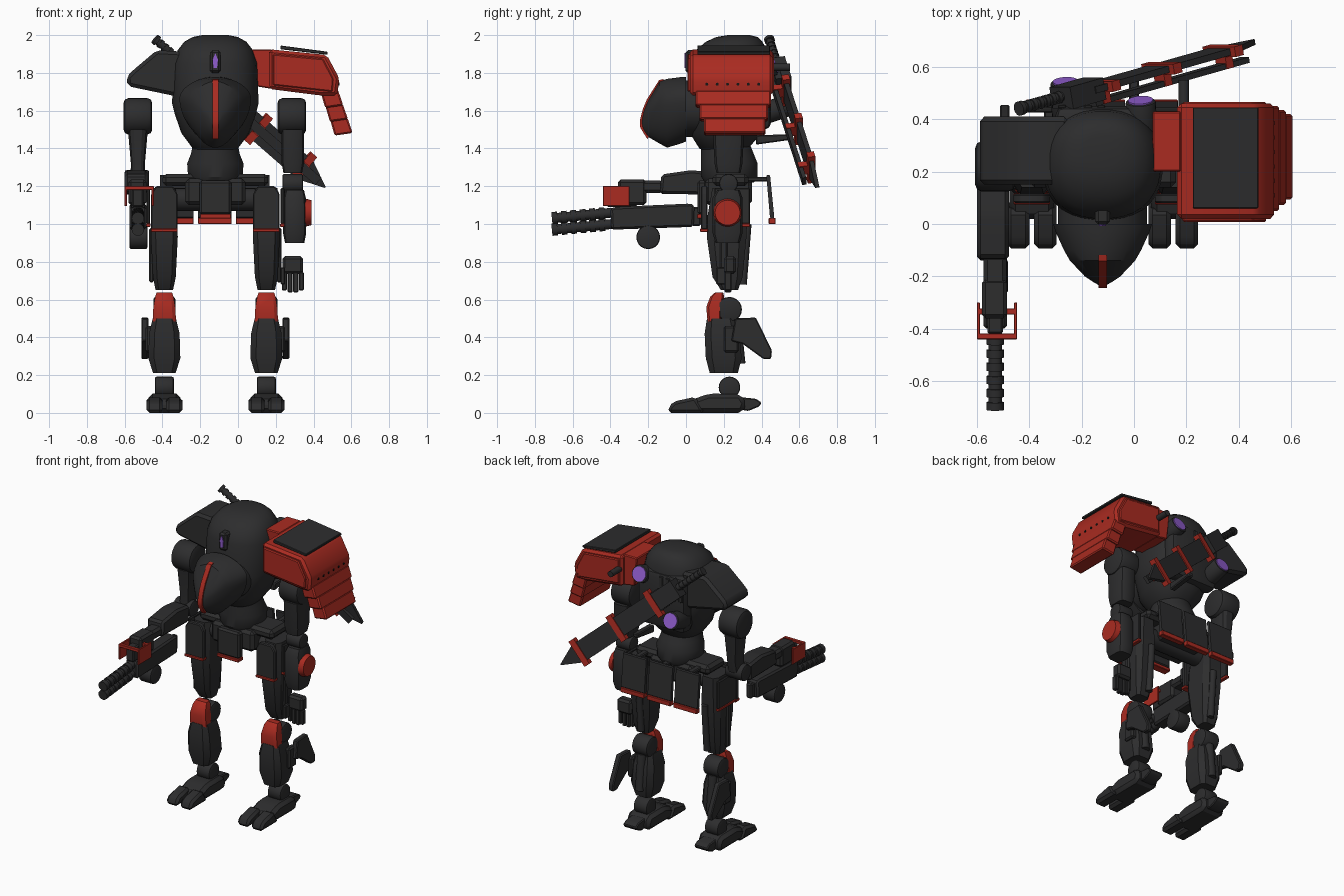
import bpy, bmesh, math
from mathutils import Vector, Matrix

def material(name, rgb):
    m = bpy.data.materials.new(name)
    m.diffuse_color = (*rgb, 1)
    return m

DARK = material("charcoal armour", (0.026, 0.026, 0.027))
BLACK = material("black holes", (0.008, 0.008, 0.008))
RED = material("red armour", (0.40, 0.024, 0.015))
PURPLE = material("purple lens", (0.28, 0.11, 0.62))

def finish(name, bm, mat, bevel=0, seg=1):
    bmesh.ops.recalc_face_normals(bm, faces=bm.faces)
    if bevel:
        bmesh.ops.bevel(bm, geom=bm.edges[:], offset=bevel, segments=seg, profile=0.5,
                        affect='EDGES', clamp_overlap=True)
    me = bpy.data.meshes.new(name)
    bm.to_mesh(me)
    bm.free()
    me.materials.append(mat)
    ob = bpy.data.objects.new(name, me)
    bpy.context.collection.objects.link(ob)
    return ob

def box(name, x, y, z, mat=DARK, bevel=0.008, seg=1):
    """Box from (min, max) pairs."""
    bm = bmesh.new()
    bmesh.ops.create_cube(bm, size=1)
    for v in bm.verts:
        v.co = [(r[0] + r[1]) / 2 + c * (r[1] - r[0]) for r, c in zip((x, y, z), v.co)]
    return finish(name, bm, mat, bevel, seg)

def prism(name, pts, axis, a, b, mat=DARK, bevel=0.006):
    """Profile extruded along x (points are y,z) or y (points are x,z)."""
    bm = bmesh.new()
    rows = [[bm.verts.new((k, p, q) if axis == 'x' else (p, k, q)) for p, q in pts] for k in (a, b)]
    bm.faces.new(rows[0])
    bm.faces.new(rows[1])
    for i in range(len(pts)):
        j = (i + 1) % len(pts)
        bm.faces.new((rows[0][i], rows[0][j], rows[1][j], rows[1][i]))
    return finish(name, bm, mat, bevel)

def loft(name, rings, axis='z', n=32, power=2.0, mat=DARK, drop=1.0):
    """Rings of (height, centre1, centre2, radius1, radius2); drop stretches the lower half."""
    bm = bmesh.new()
    rows = []
    for h, c1, c2, r1, r2 in rings:
        row = []
        for i in range(n):
            t = 2 * math.pi * (i + 0.5) / n
            c, s = math.cos(t), math.sin(t)
            p = c1 + r1 * math.copysign(abs(c) ** (2 / power), c)
            q = c2 + r2 * math.copysign(abs(s) ** (2 / power), s) * (drop if s < 0 else 1)
            row.append(bm.verts.new((p, q, h) if axis == 'z' else (p, h, q)))
        rows.append(row)
    for lo, hi in zip(rows, rows[1:]):
        for i in range(n):
            j = (i + 1) % n
            bm.faces.new((lo[i], lo[j], hi[j], hi[i]))
    bm.faces.new(rows[0])
    bm.faces.new(rows[-1])
    return finish(name, bm, mat)

def rod(name, p, q, r, mat=DARK, r2=None, n=20, bevel=0.0):
    p, q = Vector(p), Vector(q)
    bm = bmesh.new()
    bmesh.ops.create_cone(bm, cap_ends=True, segments=n, radius1=r, radius2=r if r2 is None else r2,
                          depth=(q - p).length)
    if bevel:
        rim = [e for e in bm.edges if abs(e.verts[0].co.z - e.verts[1].co.z) < 1e-5]
        bmesh.ops.bevel(bm, geom=rim, offset=bevel, segments=2, profile=0.5, affect='EDGES')
    rot = (q - p).to_track_quat('Z', 'Y').to_matrix().to_4x4()
    bm.transform(Matrix.Translation((p + q) / 2) @ rot)
    return finish(name, bm, mat)

CX = -0.12  # body centre line

# Torso shell, nose and rear vents
loft("torso", [(1.36, CX, .2, .05, .05), (1.40, CX, .2, .12, .13), (1.48, CX, .21, .18, .19),
               (1.58, CX, .22, .215, .21), (1.64, CX, .225, .23, .215), (1.85, CX, .23, .222, .21),
               (1.92, CX, .24, .20, .19), (1.965, CX, .255, .165, .15), (1.99, CX, .27, .12, .11),
               (2.0, CX, .28, .07, .06)], power=2.3)
loft("cockpit_nose", [(-.236, CX, 1.535, .01, .015), (-.222, CX, 1.565, .035, .04), (-.2, CX, 1.59, .068, .065),
                      (-.14, CX, 1.645, .125, .11), (-.10, CX, 1.647, .148, .122), (-.03, CX, 1.66, .18, .118),
                      (.0, CX, 1.665, .19, .115)], 'y', power=1.85, drop=2.0)
loft("neck_core", [(-.01, CX, 1.61, .17, .15), (.1, CX, 1.61, .17, .15)], 'y')
prism("nose_stripe", [(-.118, 1.768), (-.142, 1.762), (-.207, 1.66), (-.228, 1.61), (-.244, 1.55), (-.242, 1.51),
                      (-.205, 1.45), (-.19, 1.47), (-.215, 1.55), (-.185, 1.64), (-.12, 1.735)],
      'x', CX - .016, CX + .016, RED, 0)
box("sensor_stalk", (CX - .028, CX + .028), (-.002, .1), (1.80, 1.92), bevel=.012)
prism("sensor_lens", [(CX - .009, 1.825), (CX - .014, 1.87), (CX, 1.905), (CX + .014, 1.87), (CX + .009, 1.825)],
      'y', -.008, .0, PURPLE, 0)
box("back_pack", (-.3, .06), (.34, .45), (1.5, 1.88), bevel=.035, seg=2)
for i in range(4):
    box("rear_vent", (-.29 + i * .05, -.26 + i * .05), (.44, .455), (1.72, 1.86), bevel=.004)
for p in ((.025, .468, 1.845), (-.262, .54, 1.628)):
    c, d = Vector(p), Vector((-.05, .93, .32)).normalized()
    rod("thruster_pod", c - d * .16, c, .058, bevel=.006)
    rod("thruster_lens", c - d * .005, c + d * .006, .048, PURPLE)
prism("pack_hook", [(.37, 1.42), (.37, 1.47), (.55, 1.475), (.55, 1.445)], 'x', -.02, .02)
rod("pack_post", (.19, .4, 1.83), (.19, .55, 1.83), .02)

# Left shoulder pod
prism("left_shoulder_pod", [(-.59, 1.78), (-.56, 1.81), (-.43, 1.92), (-.25, 1.91), (-.25, 1.66), (-.585, 1.73)],
      'y', .15, .41, bevel=.018)

# Right shoulder armour
prism("right_shoulder_mount", [(.07, 1.925), (.18, 1.925), (.18, 1.715), (.09, 1.73)], 'y', .2, .43, RED)
prism("right_shoulder_armour", [(.165, 1.925), (.47, 1.895), (.537, 1.77), (.525, 1.68), (.44, 1.68), (.165, 1.715)],
      'y', .02, .46, RED, .016)
for a, b in ((.008, .03), (.45, .466)):
    prism("shoulder_side_panel", [(.185, 1.9), (.45, 1.875), (.505, 1.77), (.5, 1.70), (.185, 1.735)], 'y', a, b, RED)
prism("shoulder_top_plate", [(.225, 1.945), (.475, 1.912), (.475, 1.896), (.225, 1.925)], 'y', .06, .445, DARK, .003)
for i in range(3):
    x, z = .437 + .025 * i, 1.70 - .073 * i
    prism("shoulder_flap", [(x, z), (x + .092, z + .01), (x + .12, z - .072), (x + .025, z - .086)],
          'y', .05 + .022 * i, .45 - .015 * i, RED, .008)
for i in range(6):
    y = .11 + i * .055
    rod("shoulder_bolt_hole", (.52, y, 1.74), (.5365, y, 1.74), .008, BLACK, n=8)

# Waist and pelvis
loft("waist", [(1.22, CX, .23, .13, .13), (1.25, CX, .23, .145, .15), (1.32, CX, .23, .15, .15),
               (1.37, CX, .22, .13, .14), (1.42, CX, .21, .12, .13)])
box("pelvis", (-.28, .04), (.1, .35), (1.1, 1.24), bevel=.02)
box("hip_beam", (-.40, .16), (.14, .33), (1.2, 1.265), bevel=.02)
rod("hip_axle", (-.42, .22, 1.13), (.18, .22, 1.13), .06)

# Skirt plates with red hems
box("centre_front_skirt", (-.205, -.035), (.06, .11), (1.05, 1.23), bevel=.012)
box("centre_front_hem", (-.202, -.038), (.058, .112), (1.03, 1.052), RED, .003)
for i in range(3):
    x = -.413 + i * .201
    ob = prism("rear_skirt", [(.425, 1.26), (.445, 1.26), (.468, 1.03), (.445, 1.03)], 'y', 0, 1)
    ob.data.transform(Matrix(((0, .178, 0, x), (1, 0, 0, 0), (0, 0, 1, 0), (0, 0, 0, 1))))
    box("rear_skirt_hem", (x, x + .178), (.438, .475), (1.0, 1.032), RED, .003)
    box("rear_skirt_hinge", (x + .07, x + .11), (.31, .435), (1.225, 1.25), bevel=.006)

# Legs, built for each side
for s in (-1, 1):
    X = CX + s * .27

    def span(a, b):
        return tuple(sorted((X + s * a, X + s * b)))
    prism("front_skirt", [(X - .07, .97), (X - .07, 1.16), (X - .045, 1.2), (X + .045, 1.2), (X + .07, 1.16),
                          (X + .07, .97)], 'y', .08, .115)
    box("front_skirt_hem", (X - .07, X + .07), (.075, .117), (.957, .975), RED, .003)
    box("side_skirt", span(.075, .095), (.15, .34), (1.0, 1.19), bevel=.006)
    box("side_skirt_hem", span(.073, .097), (.15, .34), (.985, 1.003), RED, .003)
    loft("thigh", [(.65, X, .23, .048, .047), (.72, X, .22, .063, .083), (.93, X, .215, .074, .109),
                   (1.05, X, .22, .072, .109), (1.19, X, .23, .062, .094)], n=8, power=4)
    box("thigh_rail", span(.055, .08), (.18, .22), (.69, .98), bevel=.008)
    rod("thigh_piston", (X - s * .02, .3, .68), (X - s * .02, .325, 1.0), .022)
    rod("knee_joint", (X - .058, .23, .548), (X + .058, .23, .548), .066, bevel=.012)
    loft("knee_cap", [(.485, X, .15, .064, .037), (.56, X, .15, .06, .044), (.615, X, .165, .05, .038),
                      (.637, X, .175, .042, .022)], n=8, power=5, mat=RED)
    loft("shin", [(.21, X, .20, .062, .077), (.29, X, .20, .088, .099), (.42, X, .19, .084, .095),
                  (.50, X, .185, .064, .077)], n=8, power=4)
    rod("calf_piston", (X, .285, .26), (X, .26, .5), .03)
    box("shin_vent", span(.06, .1), (.2, .28), (.32, .46), bevel=.01)
    prism("calf_fin", [(.24, .38), (.26, .50), (.37, .505), (.455, .33), (.45, .285), (.41, .285), (.3, .365)],
          'x', *span(.085, .122))
    # Foot
    rod("ankle_joint", (X - .05, .23, .135), (X + .05, .23, .135), .057, bevel=.01)
    prism("foot_core", [(.02, .0), (.02, .065), (.12, .102), (.29, .1), (.32, .05), (.30, .0)],
          'x', X - .085, X + .085, bevel=.022)
    prism("heel", [(.27, .02), (.27, .085), (.37, .075), (.4, .055), (.39, .035), (.33, .01)], 'x', X - .05, X + .05)
    for k in (-1, 1):
        c = X + k * .052
        prism("toe", [(-.095, 0), (-.09, .035), (-.065, .06), (.05, .085), (.1, 0)], 'x', c - .043, c + .043,
              bevel=.016)

# Shoulder joints on both sides
for x in (-.53, .285):
    rod("shoulder_joint", (x - .076, .22, 1.57), (x + .076, .22, 1.57), .096, n=28, bevel=.025)

# Left arm reaching forward
loft("left_upper_arm", [(1.24, -.53, .21, .04, .055), (1.32, -.53, .22, .038, .06), (1.50, -.53, .22, .054, .075)],
     n=12, power=3)
rod("left_elbow", (-.60, .2, 1.23), (-.47, .2, 1.23), .055, bevel=.01)
prism("left_forearm", [(.16, 1.27), (.03, 1.285), (-.13, 1.262), (-.14, 1.16), (.16, 1.155)], 'x', -.6, -.478,
      bevel=.014)
box("left_wrist", (-.575, -.487), (-.27, -.12), (1.165, 1.23), bevel=.015)
box("left_hand", (-.58, -.485), (-.36, -.21), (1.10, 1.235), bevel=.014)

# Twin barrelled gun
prism("gun_body", [(.045, 1.1), (.02, 1.108), (-.38, 1.09), (-.4, 1.08), (-.395, .97), (.04, .985)], 'x', -.575, -.485,
      bevel=.012)
box("gun_stock", (-.55, -.51), (.03, .08), (.99, 1.09))
for z in (1.06, 1.0):
    rod("barrel", (-.53, -.39, z), (-.53, -.71, z - .03), .026)
    for i in range(6):
        y, h = -.43 - i * .05, z - .004 - i * .0046
        rod("barrel_ring", (-.53, y, h), (-.53, y - .03, h - .003), .033, n=16)
rod("gun_drum", (-.575, -.2, .93), (-.48, -.2, .93), .063, bevel=.01)
box("gun_sight", (-.56, -.5), (-.42, -.26), (1.09, 1.19))
for x in (-.6, -.458):
    box("gun_guard_plate", (x, x + .012), (-.44, -.3), (1.095, 1.2), RED, .002)
for y in (-.44, -.345):
    box("gun_guard_bar", (-.6, -.446), (y, y + .022), (1.18, 1.2), RED, .002)

# Right arm hanging down
loft("right_upper_arm", [(1.27, .29, .225, .05, .065), (1.32, .29, .225, .06, .075), (1.50, .29, .225, .06, .085)],
     n=12, power=4)
rod("right_elbow", (.235, .225, 1.215), (.345, .225, 1.215), .05, bevel=.01)
loft("right_forearm", [(.9, .3, .22, .052, .065), (.95, .3, .22, .062, .08), (1.14, .3, .22, .06, .08),
                       (1.18, .3, .225, .05, .06)], n=12, power=4)
rod("forearm_disc", (.355, .22, 1.06), (.388, .22, 1.06), .075, RED, r2=.066, n=28)
box("right_palm", (.235, .345), (.2, .265), (.735, .83), bevel=.014)
for i in range(4):
    box("finger", (.232 + i * .03, .259 + i * .03), (.205, .24), (.633 + .01 * abs(i - 1.5), .745), bevel=.005)
box("thumb", (.225, .25), (.16, .21), (.68, .77), bevel=.006)

# Sheathed long weapon slung across the back
A, B = Vector((-.44, .44, 1.98)), Vector((.46, .695, 1.195))
D = (B - A).normalized()
N = (Vector((0, 1, 0)) - D * D.y).normalized()
W = D.cross(N)
L = (B - A).length

def slung(name, t0, t1, w, n, mat=DARK, off=0, tip=1.0):
    """Bar between two fractions of the weapon axis, narrowing to tip."""
    ob = box(name, (-w / 2, w / 2), (off - n / 2, off + n / 2), (t0 * L, t1 * L), mat, 0)
    for v in ob.data.vertices:
        if v.co.z > (t0 + t1) / 2 * L:
            v.co.x *= tip
    ob.data.transform(Matrix.Translation(A) @ Matrix((W, N, D)).transposed().to_4x4())

rod("grip", A, A + D * .26, .019)
for i in range(8):
    p = A + D * (i * .032)
    rod("grip_ring", p, p + D * .018, .028 if i == 0 else .024, n=14)
slung("weapon_guard", .18, .32, .12, .085, off=-.005)
slung("weapon_sheath", .28, .88, .13, .026)
slung("weapon_tip", .88, 1.0, .13, .022, tip=.05)
slung("weapon_rail", .30, .95, .05, .022, off=-.057)
for t in (.33, .59, .85):
    slung("sheath_clamp", t, t + .034, .185, .04, RED)
    slung("clamp_bracket", t, t + .03, .06, .075, RED, off=-.03)

# Smooth rounded surfaces while keeping crisp edges
for ob in bpy.context.scene.objects:
    ob.select_set(True)
    bpy.context.view_layer.objects.active = ob
bpy.ops.object.shade_smooth_by_angle(angle=math.radians(32))
